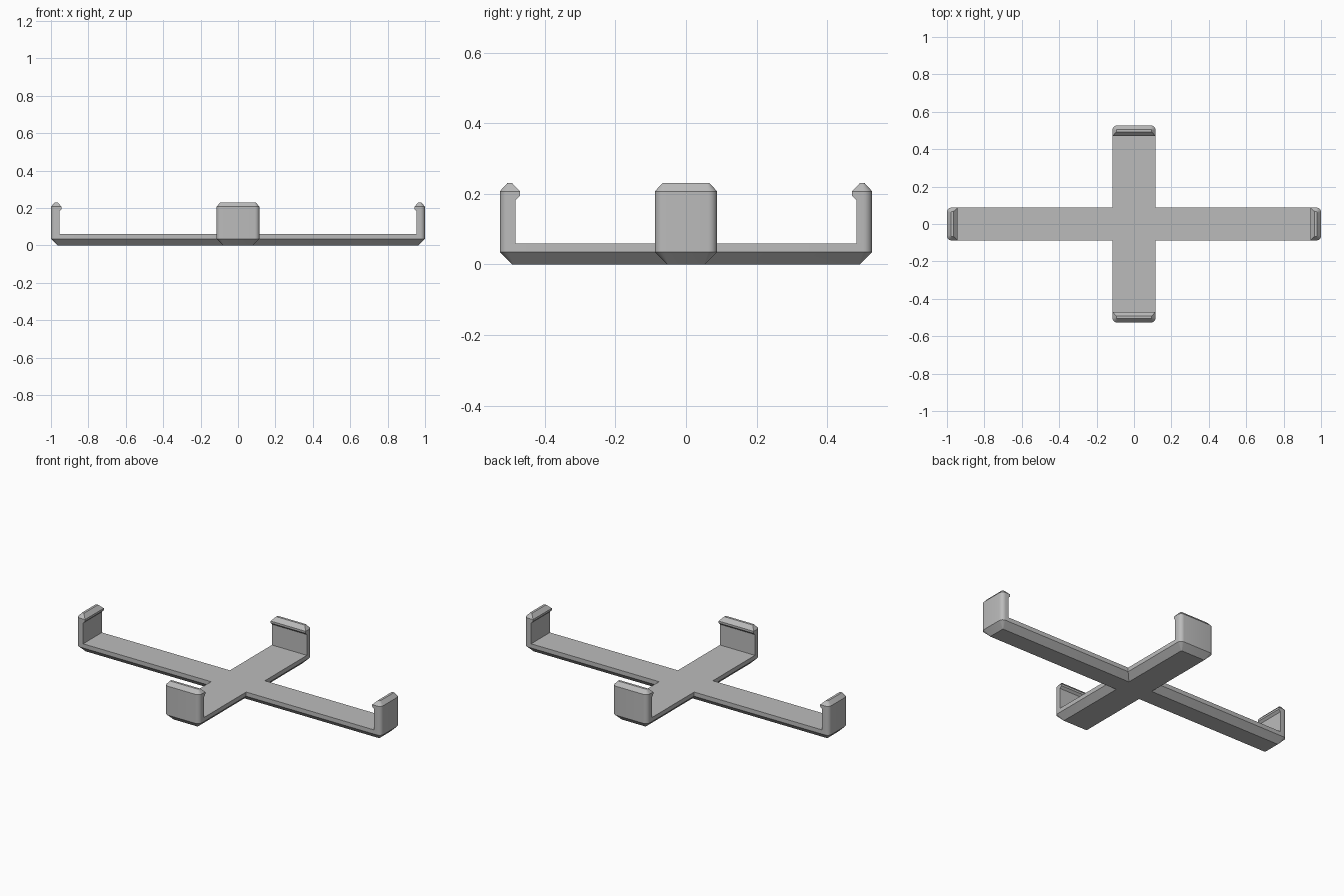
import bpy, bmesh
from math import sin, cos, radians
from mathutils import Matrix, Vector

if "Cube" in bpy.data.objects:
    bpy.data.objects.remove(bpy.data.objects["Cube"], do_unlink=True)

grey = bpy.data.materials.new("plain grey")
grey.use_nodes = True
colour = (0.5, 0.5, 0.5, 1)
grey.diffuse_color = colour
grey.node_tree.nodes["Principled BSDF"].inputs["Base Color"].default_value = colour

LONG, LONG_HALF = 1.0, 0.088      # reach and half width of the x arms
SHORT, SHORT_HALF = 0.527, 0.115  # reach and half width of the y arms
FLOOR = 0.06                      # top of the base
RADIUS = 0.025


def rounded_end(reach, half, radius):
    """Outer end of an arm, counter-clockwise, with two rounded corners."""
    points = []
    for side, start in ((-1, -90), (1, 0)):
        for step in range(7):
            a = radians(start + step * 15)
            points.append(Vector((reach - radius + radius * cos(a),
                                  side * (half - radius) + radius * sin(a))))
    return points


def loft(name, rings, cap_bottom):
    """Skin a stack of (height, outline) rings."""
    bm = bmesh.new()
    loops = [[bm.verts.new((p.x, p.y, z)) for p in outline] for z, outline in rings]
    for low, high in zip(loops, loops[1:]):
        for i in range(len(low)):
            j = (i + 1) % len(low)
            bm.faces.new((low[i], low[j], high[j], high[i]))
    bm.faces.new(loops[-1])
    if cap_bottom:
        bm.faces.new(loops[0][::-1])
    mesh = bpy.data.meshes.new(name)
    bm.to_mesh(mesh)
    bm.free()
    mesh.materials.append(grey)
    obj = bpy.data.objects.new(name, mesh)
    bpy.context.collection.objects.link(obj)
    bpy.ops.object.select_all(action="DESELECT")
    obj.select_set(True)
    bpy.context.view_layer.objects.active = obj
    bpy.ops.object.shade_smooth_by_angle(angle=radians(30))
    return obj


def cross(inset, radius):
    """Cross-shaped outline, shrunk by inset."""
    outline = []
    for quarter in range(4):
        reach, half, other = ((LONG, LONG_HALF, SHORT_HALF),
                              (SHORT, SHORT_HALF, LONG_HALF))[quarter % 2]
        arm = rounded_end(reach - inset, half - inset, radius)
        arm.append(Vector((other - inset, half - inset)))
        turn = Matrix.Rotation(radians(90 * quarter), 2)
        outline += [turn @ p for p in arm]
    return outline


# Cross base with chamfered underside
loft("cross_base", [(0, cross(0.035, 0.003)),
                    (0.035, cross(0, RADIUS)),
                    (FLOOR, cross(0, RADIUS))], True)

# Clip walls: height, outer and side inset, inner depth, corner radius
CLIP = [(FLOOR, 0, 0.045, RADIUS),
        (0.183, 0, 0.045, RADIUS),
        (0.195, 0, 0.057, RADIUS),
        (0.207, 0, 0.057, RADIUS),
        (0.23, 0.021, 0.035, 0.006)]

for quarter, place in enumerate(("left", "back", "right", "front")):
    reach, half = ((LONG, LONG_HALF), (SHORT, SHORT_HALF))[quarter % 2]
    rings = []
    for z, inset, depth, radius in CLIP:
        side = half - inset
        outline = rounded_end(reach - inset, side, radius)
        outline += [Vector((reach - depth, side)), Vector((reach - depth, -side))]
        rings.append((z, outline))
    clip = loft(place + "_clip", rings, False)
    clip.rotation_euler.z = radians(90 * quarter)
